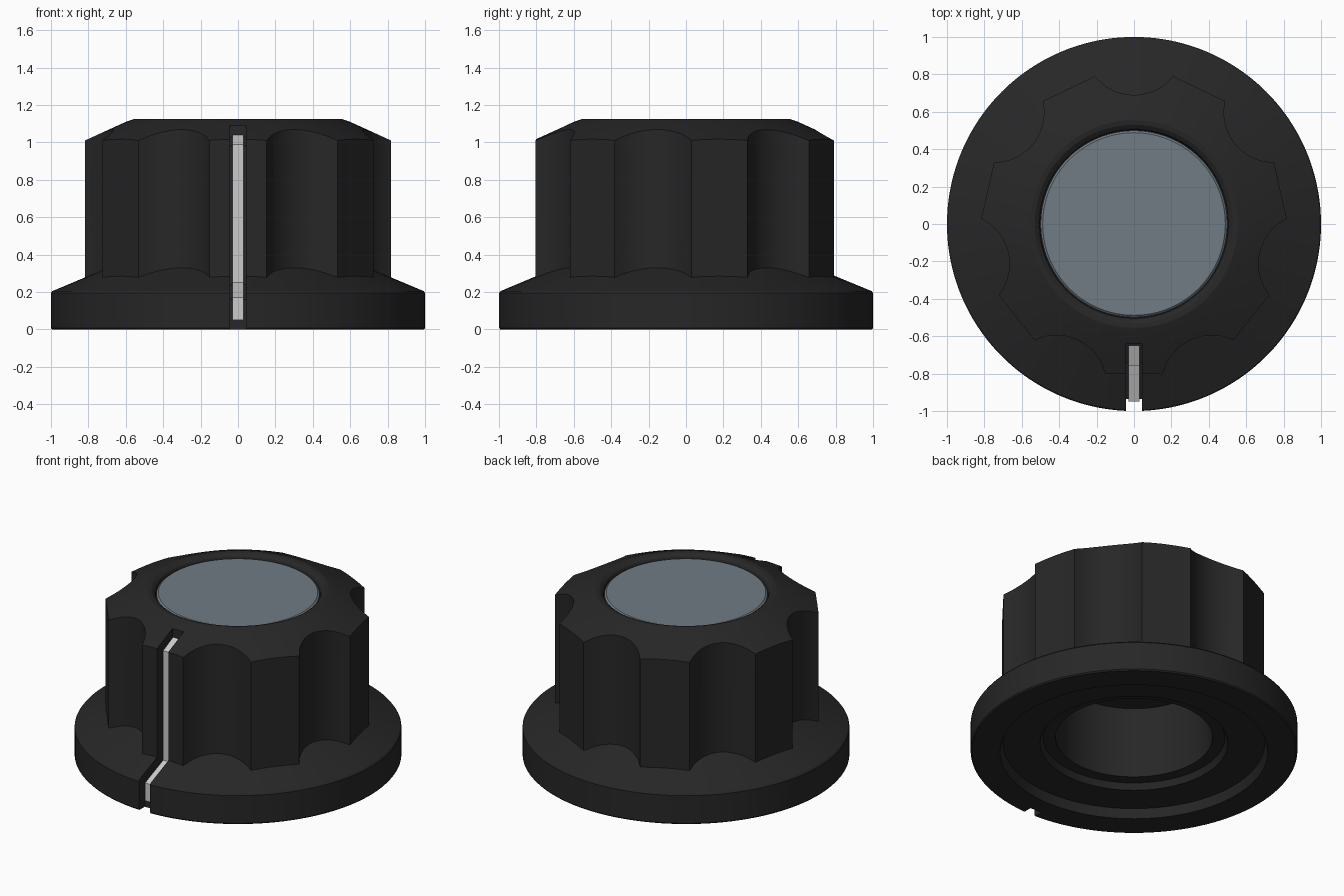
import bpy, bmesh
from math import pi, sin, cos, sqrt, radians

if "Cube" in bpy.data.objects:
    bpy.data.objects.remove(bpy.data.objects["Cube"])

LOBES = 7
SECTOR = 2 * pi / LOBES
HALF_SCALLOP = radians(14.9)


def material(name, rgb):
    m = bpy.data.materials.new(name)
    m.diffuse_color = (*rgb, 1)
    m.use_nodes = True
    m.node_tree.nodes["Principled BSDF"].inputs["Base Color"].default_value = m.diffuse_color
    return m


def finish(name, bm, mat=None, angle=25):
    bmesh.ops.recalc_face_normals(bm, faces=bm.faces[:])
    me = bpy.data.meshes.new(name)
    bm.to_mesh(me)
    bm.free()
    ob = bpy.data.objects.new(name, me)
    bpy.context.collection.objects.link(ob)
    if mat:
        me.materials.append(mat)
    smooth(ob, angle)
    return ob


def smooth(ob, angle):
    bpy.ops.object.select_all(action='DESELECT')
    ob.select_set(True)
    bpy.context.view_layer.objects.active = ob
    bpy.ops.object.shade_smooth_by_angle(angle=radians(angle))


def lathe(profile_at, angles):
    """Spin a profile that may vary with angle; both ends lie on the axis."""
    bm = bmesh.new()
    first = profile_at(*angles[0])
    bottom = bm.verts.new((0, 0, first[0][1]))
    top = bm.verts.new((0, 0, first[-1][1]))
    cols = []
    for a, r in angles:
        ring = [bm.verts.new((p * cos(a), p * sin(a), z)) for p, z in profile_at(a, r)[1:-1]]
        cols.append([bottom] + ring + [top])
    for c, d in zip(cols, cols[1:] + cols[:1]):
        for i in range(len(c) - 1):
            quad = []
            for v in (c[i], d[i], d[i + 1], c[i + 1]):
                if v not in quad:
                    quad.append(v)
            bm.faces.new(quad)
    return bm


def extrude_x(points, half):
    """Extrude a y-z outline symmetrically along x."""
    bm = bmesh.new()
    left = [bm.verts.new((-half, y, z)) for y, z in points]
    right = [bm.verts.new((half, y, z)) for y, z in points]
    bm.faces.new(left)
    bm.faces.new(right[::-1])
    for i in range(len(points)):
        j = (i + 1) % len(points)
        bm.faces.new((left[i], left[j], right[j], right[i]))
    return bm


# Scalloped grip outline: arcs of scooped flutes with flat lobes between
outline = []
for k in range(LOBES):
    mid = pi / 2 + k * SECTOR
    for i in range(14):
        f = HALF_SCALLOP * (i / 7 - 1)
        outline.append((mid + f, 0.96 * cos(f) - sqrt(0.27 ** 2 - (0.96 * sin(f)) ** 2)))
    half_lobe = SECTOR / 2 - HALF_SCALLOP
    for i in range(8):
        f = half_lobe * (i / 4 - 1)
        outline.append((mid + SECTOR / 2 + f, 0.803 / cos(f)))


def knob_profile(a, r):
    return [(0, 0.57), (0.46, 0.57), (0.48, 0.10), (0.555, 0.10), (0.575, 0.06),
            (0.80, 0.06), (0.82, 0), (0.993, 0), (1, 0.008), (1, 0.195), (0.993, 0.205),
            (r, 0.28 + 0.40 * (0.815 - r)), (r, 1.012 + 0.455 * (0.815 - r)),
            (0.60, 1.11), (0.555, 1.125), (0.53, 1.122), (0.51, 1.108),
            (0.502, 1.09), (0.502, 1.06), (0, 1.06)]


black = material("black_plastic", (0.02, 0.02, 0.02))
knob = finish("knob_body", lathe(knob_profile, outline), black)

# Groove for the pointer line, cut down the front
groove = [(-0.64, 1.2), (-0.64, 1.03), (-0.74, 0.98), (-0.74, 0.24), (-0.935, 0.16),
          (-0.935, -0.1), (-1.2, -0.1), (-1.2, 1.2)]
cutter = finish("groove_cutter", extrude_x(groove, 0.042))
cutter.hide_render = True
mod = knob.modifiers.new("groove", 'BOOLEAN')
mod.object = cutter
mod.solver = 'EXACT'
bpy.context.view_layer.objects.active = knob
bpy.ops.object.modifier_apply(modifier=mod.name)
bpy.data.objects.remove(cutter)
smooth(knob, 25)

# Pale pointer line lying in the groove
line = [(-0.65, 1.04), (-0.757, 0.99), (-0.757, 0.25), (-0.95, 0.17), (-0.95, 0.05),
        (-0.925, 0.05), (-0.925, 0.155), (-0.73, 0.235), (-0.73, 0.97), (-0.65, 1.01)]
finish("pointer_line", extrude_x(line, 0.03), material("pale_grey", (0.6, 0.6, 0.6)))


# Inset top disc with a small rounded rim
def disc_profile(a, r):
    return [(0, 1.04), (0.499, 1.04), (0.499, 1.092), (0.488, 1.102), (0, 1.102)]


finish("top_disc", lathe(disc_profile, outline), material("blue_grey_metal", (0.16, 0.2, 0.23)))
